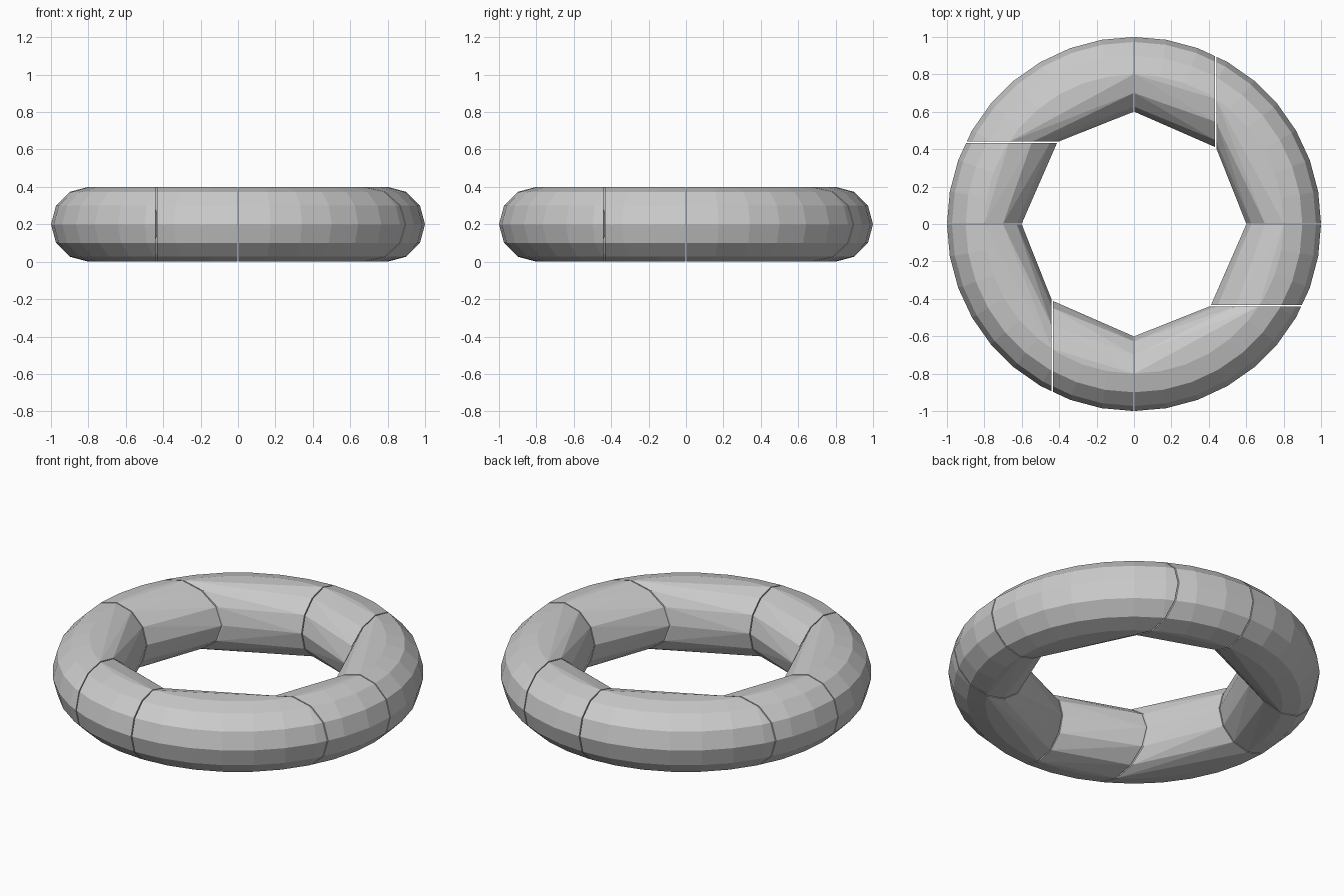
import bpy, bmesh
from math import cos, sin, tau
from mathutils import Vector, Matrix

if "Cube" in bpy.data.objects:
    bpy.data.objects.remove(bpy.data.objects["Cube"])

MAJOR, MINOR = 0.8, 0.2      # ring radius, tube radius
SEGMENTS, SIDES = 36, 12
CUT, GAP = 0.437, 0.003      # splitting plane in each quadrant, half crack width


def full_ring():
    bm = bmesh.new()
    rows = []
    for i in range(SEGMENTS):
        a = tau * i / SEGMENTS
        row = []
        for j in range(SIDES):
            b = tau * j / SIDES
            r = MAJOR + MINOR * cos(b)
            row.append(bm.verts.new((r * cos(a), r * sin(a), MINOR + MINOR * sin(b))))
        rows.append(row)
    for i in range(SEGMENTS):
        p, q = rows[i], rows[(i + 1) % SEGMENTS]
        for j in range(SIDES):
            k = (j + 1) % SIDES
            bm.faces.new((p[j], q[j], q[k], p[k]))
    return bm


def ring_piece(name, planes, turn):
    """Clip the ring by the planes and wrap the remainder in a convex hull."""
    bm = full_ring()
    for co, no in planes:
        bmesh.ops.bisect_plane(bm, geom=bm.verts[:] + bm.edges[:] + bm.faces[:],
                               plane_co=co, plane_no=no, clear_outer=True)
    points = [v.co.copy() for v in bm.verts]
    bm.free()
    hull = bmesh.new()
    for p in points:
        hull.verts.new(p)
    bmesh.ops.remove_doubles(hull, verts=hull.verts[:], dist=0.0005)
    bmesh.ops.convex_hull(hull, input=hull.verts[:])
    bmesh.ops.delete(hull, geom=[v for v in hull.verts if not v.link_faces], context='VERTS')
    bmesh.ops.dissolve_limit(hull, angle_limit=0.01, verts=hull.verts[:], edges=hull.edges[:])
    bmesh.ops.transform(hull, matrix=Matrix.Rotation(turn, 4, 'Z'), verts=hull.verts[:])
    bmesh.ops.recalc_face_normals(hull, faces=hull.faces[:])
    mesh = bpy.data.meshes.new(name)
    hull.to_mesh(mesh)
    hull.free()
    bpy.context.collection.objects.link(bpy.data.objects.new(name, mesh))


# Each quadrant holds two convex ring pieces split by a plane across x
for q in range(4):
    above_y = (Vector((0, GAP, 0)), Vector((0, -1, 0)))
    right_of_axis = (Vector((GAP, 0, 0)), Vector((-1, 0, 0)))
    left_of_cut = (Vector((CUT - GAP, 0, 0)), Vector((1, 0, 0)))
    right_of_cut = (Vector((CUT + GAP, 0, 0)), Vector((-1, 0, 0)))
    ring_piece(f"ring_piece_{2 * q + 1}", [above_y, right_of_cut], q * tau / 4)
    ring_piece(f"ring_piece_{2 * q + 2}", [above_y, right_of_axis, left_of_cut], q * tau / 4)
